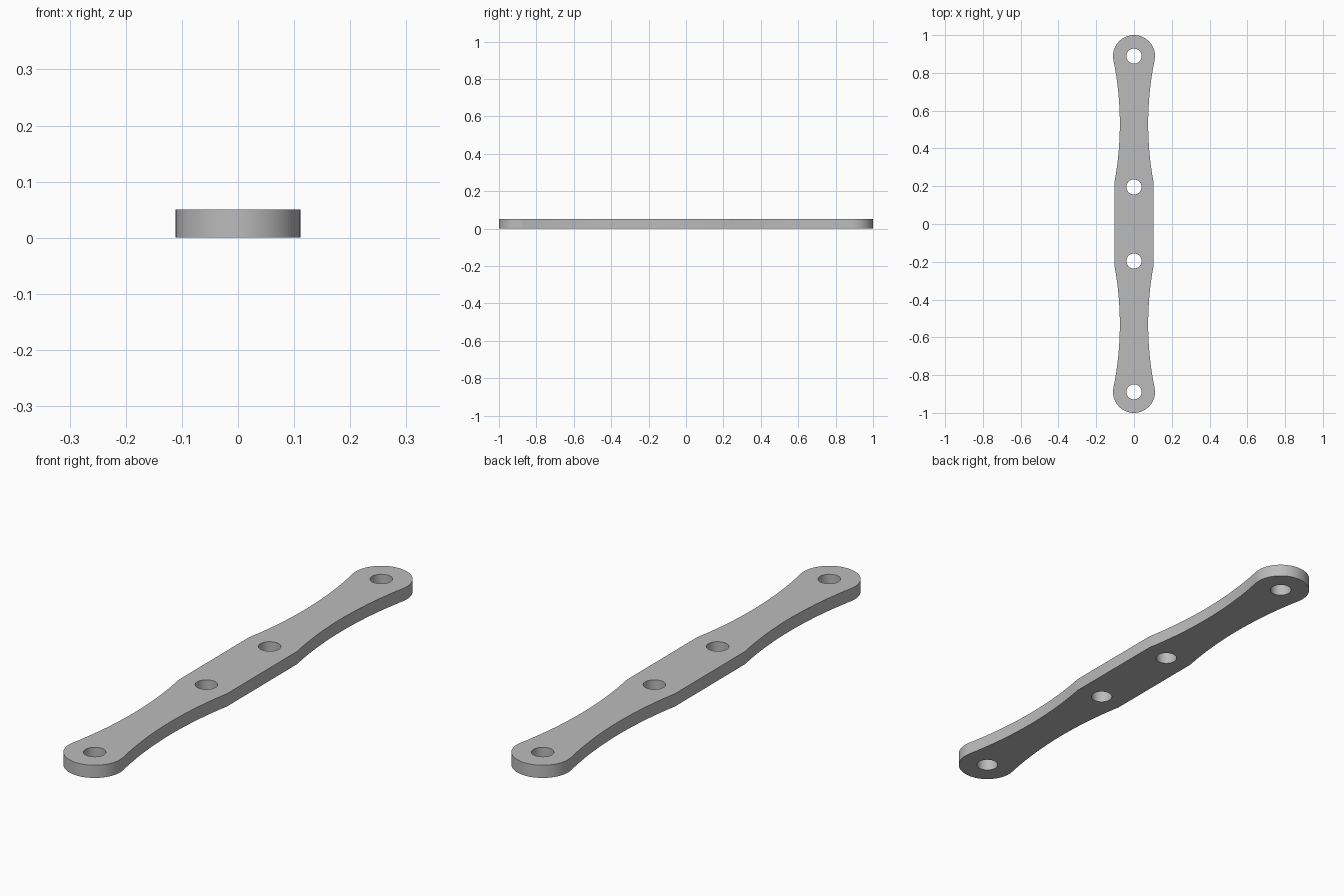
import bpy
import bmesh
from math import sin, cos, pi, atan2, asin, sqrt, radians

cube = bpy.data.objects.get("Cube")
if cube:
    bpy.data.objects.remove(cube, do_unlink=True)

THICKNESS = 0.05
END_R = 0.111            # rounded end radius
END_Y = 1 - END_R
MID_X = 0.104            # half width of the straight middle
WAIST_X, WAIST_Y = 0.075, 0.53
HOLE_R = 0.04
HOLE_YS = (-END_Y, -0.196, 0.196, END_Y)


def arc(cx, cy, r, start, end, steps):
    angles = (start + (end - start) * i / steps for i in range(steps + 1))
    return [(cx + r * cos(a), cy + r * sin(a)) for a in angles]


def outline():
    # Waist arc runs tangent into the rounded end
    drop = END_Y - WAIST_Y
    r = (drop ** 2 + WAIST_X ** 2 - END_R ** 2) / (2 * (END_R - WAIST_X))
    cx = r + WAIST_X
    tangent = atan2(-drop, cx)
    corner = asin(sqrt(r ** 2 - (cx - MID_X) ** 2) / r)
    waist = arc(cx, WAIST_Y, r, pi + corner, pi + tangent, 24)
    cap = arc(0, END_Y, END_R, tangent, pi - tangent, 48)
    back = [(-x, y) for x, y in reversed(waist)]
    half = waist + cap[1:-1] + back
    return half + [(-x, -y) for x, y in half]


def add_loop(bm, points):
    verts = [bm.verts.new((x, y, 0)) for x, y in points]
    return [bm.edges.new((v, verts[i - 1])) for i, v in enumerate(verts)]


# Flat plate outline with four bolt holes, extruded upwards
bm = bmesh.new()
edges = add_loop(bm, outline())
for y in HOLE_YS:
    edges += add_loop(bm, arc(0, y, HOLE_R, 0, 2 * pi, 40)[:-1])
bmesh.ops.triangle_fill(bm, edges=edges, use_beauty=True, use_dissolve=False)
ext = bmesh.ops.extrude_face_region(bm, geom=bm.faces[:], use_keep_orig=True)
top = [g for g in ext["geom"] if isinstance(g, bmesh.types.BMVert)]
bmesh.ops.translate(bm, verts=top, vec=(0, 0, THICKNESS))
bmesh.ops.recalc_face_normals(bm, faces=bm.faces[:])

mesh = bpy.data.meshes.new("link_plate")
bm.to_mesh(mesh)
bm.free()
plate = bpy.data.objects.new("link_plate", mesh)
bpy.context.collection.objects.link(plate)

# Plain grey metal
grey = bpy.data.materials.new("plain_grey")
grey.use_nodes = True
colour = (0.5, 0.5, 0.5, 1)
grey.diffuse_color = colour
grey.node_tree.nodes["Principled BSDF"].inputs["Base Color"].default_value = colour
mesh.materials.append(grey)

bpy.context.view_layer.objects.active = plate
plate.select_set(True)
bpy.ops.object.shade_smooth_by_angle(angle=radians(30))
